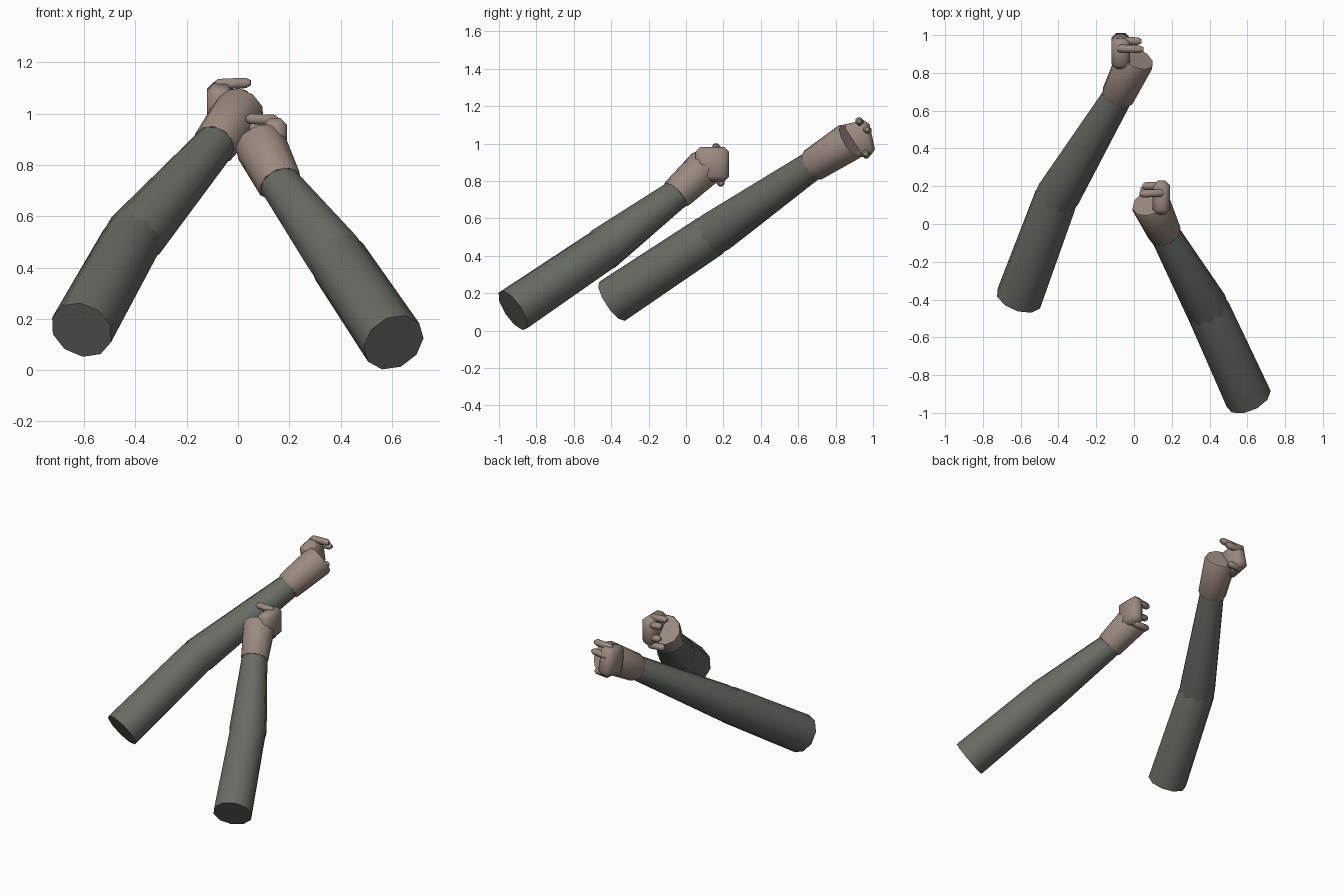
import bpy, bmesh, math
from mathutils import Vector

if "Cube" in bpy.data.objects:
    bpy.data.objects.remove(bpy.data.objects["Cube"])


def material(name, rgb):
    m = bpy.data.materials.new(name)
    m.diffuse_color = (*rgb, 1)
    m.use_nodes = True
    m.node_tree.nodes["Principled BSDF"].inputs["Base Color"].default_value = m.diffuse_color
    return m


GREEN = material("sleeve_grey_green", (0.135, 0.150, 0.125))
BROWN = material("glove_brown", (0.33, 0.255, 0.215))


def finish(bm, name, mat, angle):
    bmesh.ops.recalc_face_normals(bm, faces=bm.faces)
    me = bpy.data.meshes.new(name)
    bm.to_mesh(me)
    bm.free()
    me.materials.append(mat)
    ob = bpy.data.objects.new(name, me)
    bpy.context.collection.objects.link(ob)
    bpy.ops.object.select_all(action='DESELECT')
    ob.select_set(True)
    bpy.context.view_layer.objects.active = ob
    bpy.ops.object.shade_smooth_by_angle(angle=math.radians(angle))
    return ob


def tube(name, p0, p1, profile, sides, mat, phase=0.0, angle=40):
    """Closed tube from p0 to p1; profile holds (fraction, radius) pairs."""
    p0, p1 = Vector(p0), Vector(p1)
    d = (p1 - p0).normalized()
    u = d.cross(Vector((0, 0, 1))).normalized()
    v = u.cross(d)
    bm = bmesh.new()
    rings = []
    for t, r in profile:
        c = p0.lerp(p1, t)
        ring = []
        for i in range(sides):
            a = 2 * math.pi * (i + phase) / sides
            ring.append(bm.verts.new(c + r * (u * math.cos(a) + v * math.sin(a))))
        rings.append(ring)
    for a, b in zip(rings, rings[1:]):
        for i in range(sides):
            j = (i + 1) % sides
            bm.faces.new((a[i], a[j], b[j], b[i]))
    bm.faces.new(rings[0])
    bm.faces.new(rings[-1])
    return finish(bm, name, mat, angle)


def palm(name, centre, size, tilt):
    """Chamfered block, tilted about the x axis."""
    bm = bmesh.new()
    bmesh.ops.create_cube(bm, size=1)
    for vert in bm.verts:
        vert.co = Vector(s * c for s, c in zip(size, vert.co))
    bmesh.ops.bevel(bm, geom=bm.edges[:], offset=0.026, segments=1, affect='EDGES')
    ob = finish(bm, name, BROWN, 50)
    ob.location = centre
    ob.rotation_euler.x = math.radians(tilt)


FINGER = [(0, 0.012), (0.1, 0.022), (0.86, 0.022), (1, 0.011)]


def arm(side, shoulder, elbow, wrist, knuckle):
    s, e, w, k = map(Vector, (shoulder, elbow, wrist, knuckle))
    up = (e - s).normalized()
    fore = (w - e).normalized()
    # Sleeve halves interlock at the elbow with a zigzag seam
    tube(side + "_upper_sleeve", s, e + up * 0.035,
         [(0, 0.125), (0.93, 0.117), (1, 0.108)], 10, GREEN, 0.25)
    tube(side + "_forearm_sleeve", e - fore * 0.05, w + fore * 0.03,
         [(0, 0.108), (0.1, 0.118), (1, 0.079)], 10, GREEN, 0.75)
    # Glove cuff widening towards the hand
    tube(side + "_glove", w, k,
         [(0, 0.084), (0.04, 0.09), (0.95, 0.104), (1, 0.099)], 10, BROWN, 0.25)


arm("left", (-0.61, -0.395, 0.157), (-0.413, 0.135, 0.51),
    (-0.09, 0.67, 0.88), (0.01, 0.88, 1.015))
arm("right", (0.607, -0.925, 0.108), (0.39, -0.45, 0.43),
    (0.165, -0.055, 0.725), (0.085, 0.115, 0.885))

# Fists: a thick palm on the outer side, fingers curling inward
palm("left_palm", (-0.07, 0.915, 1.02), (0.1, 0.165, 0.19), 12)
palm("right_palm", (0.145, 0.14, 0.89), (0.092, 0.18, 0.185), 0)

fingers = {
    "left": (-0.09, 1, [(0.93, 1.115, 0.14), (0.972, 1.07, 0.13),
                        (0.965, 0.94, 0.11), (0.85, 0.935, 0.10)]),
    "right": (0.155, -1, [(0.165, 0.975, 0.125), (0.205, 0.94, 0.11),
                          (0.187, 0.79, 0.12), (0.20, 0.85, 0.10)]),
}
for side, (x, sign, rows) in fingers.items():
    for n, (y, z, length) in enumerate(rows):
        tube(f"{side}_finger_{n + 1}", (x, y, z),
             (x + sign * length, y - 0.005, z + 0.006), FINGER, 8, BROWN, 0.5, 50)
